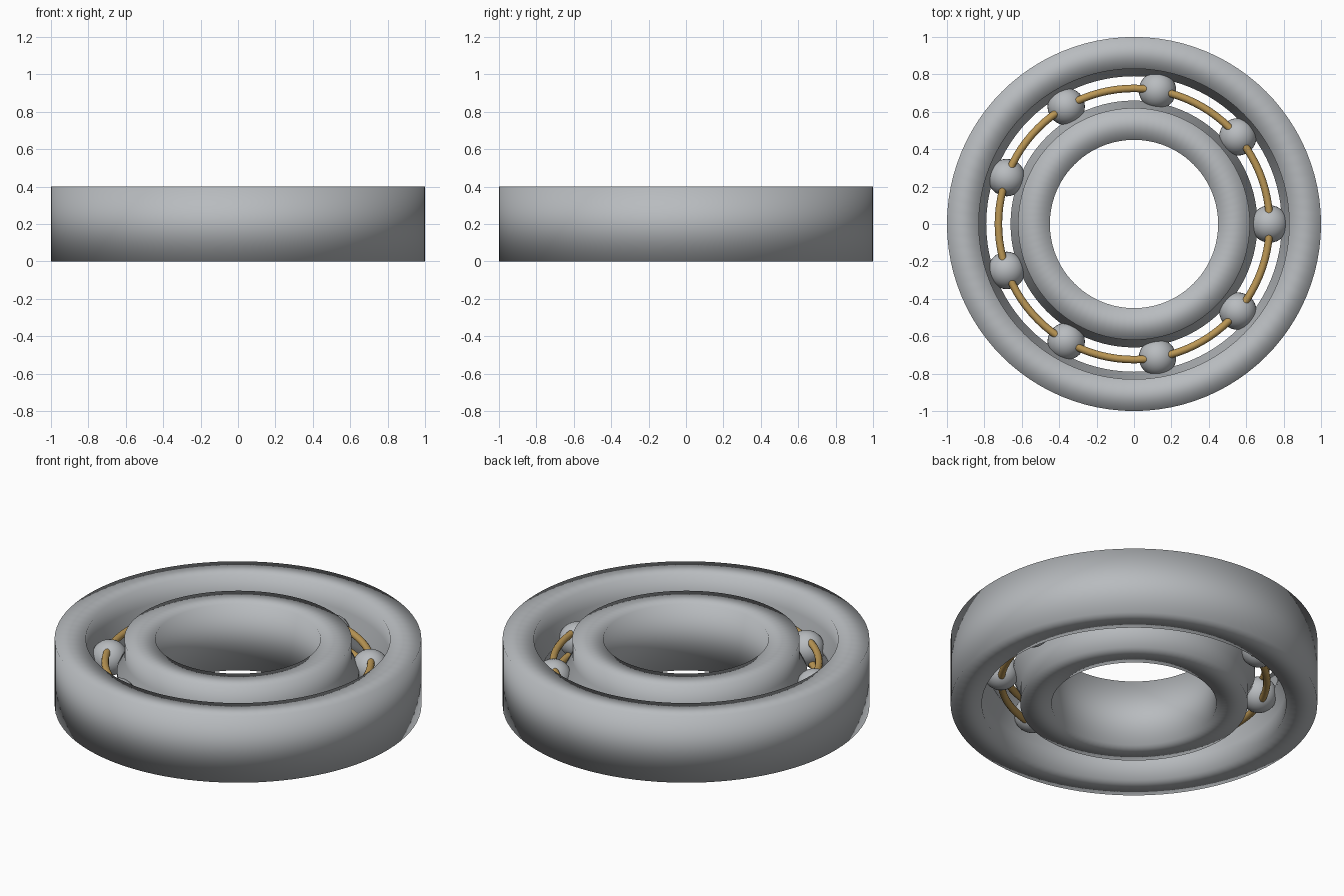
import bpy, bmesh, math
from mathutils import Vector

if "Cube" in bpy.data.objects:
    bpy.data.objects.remove(bpy.data.objects["Cube"])

MID = 0.2          # height of the ball centres
PITCH = 0.725      # radius of the ball circle


def material(name, rgb):
    m = bpy.data.materials.new(name)
    m.diffuse_color = (*rgb, 1)
    m.use_nodes = True
    m.node_tree.nodes["Principled BSDF"].inputs["Base Color"].default_value = m.diffuse_color
    return m


steel = material("steel_grey", (0.48, 0.50, 0.52))
brass = material("brass", (0.50, 0.31, 0.09))


def finish(name, bm, mat):
    bmesh.ops.recalc_face_normals(bm, faces=bm.faces)
    for f in bm.faces:
        f.smooth = True
    me = bpy.data.meshes.new(name)
    bm.to_mesh(me)
    bm.free()
    me.materials.append(mat)
    ob = bpy.data.objects.new(name, me)
    bpy.context.collection.objects.link(ob)
    return ob


def lathe(name, profile, mat, steps=96):
    """Revolve a closed (radius, height) outline about the z axis."""
    bm = bmesh.new()
    vs = [bm.verts.new((r, 0, z)) for r, z in profile]
    edges = [bm.edges.new((a, b)) for a, b in zip(vs, vs[1:] + vs[:1])]
    bmesh.ops.spin(bm, geom=vs + edges, cent=(0, 0, 0), axis=(0, 0, 1),
                   angle=math.tau, steps=steps, use_merge=True)
    bmesh.ops.remove_doubles(bm, verts=bm.verts, dist=1e-5)
    return finish(name, bm, mat)


def race(name, plain, wall, ridge):
    """Ring with a plain wall on one side and a ball ridge on the other."""
    lathe(name, [(plain, 0), (plain, 0.4), (wall, 0.4), (wall, MID + 0.09),
                 (ridge, MID + 0.01), (ridge, MID - 0.01),
                 (wall, MID - 0.09), (wall, 0)], steel)


# Outer and inner rings
race("outer_ring", 1.0, 0.83, 0.79)
race("inner_ring", 0.45, 0.62, 0.66)

# Two wire hoops that hold the balls
for name, dz in (("upper_cage_wire", 0.06), ("lower_cage_wire", -0.06)):
    wire = [(PITCH + 0.02 * math.cos(a), MID + dz + 0.02 * math.sin(a))
            for a in (math.tau * i / 12 for i in range(12))]
    lathe(name, wire, brass)

# Nine balls
for i in range(9):
    a = math.tau * i / 9
    bm = bmesh.new()
    bmesh.ops.create_uvsphere(bm, u_segments=32, v_segments=16, radius=0.1)
    ball = finish(f"ball_{i + 1}", bm, steel)
    ball.location = Vector((PITCH * math.cos(a), PITCH * math.sin(a), MID))
